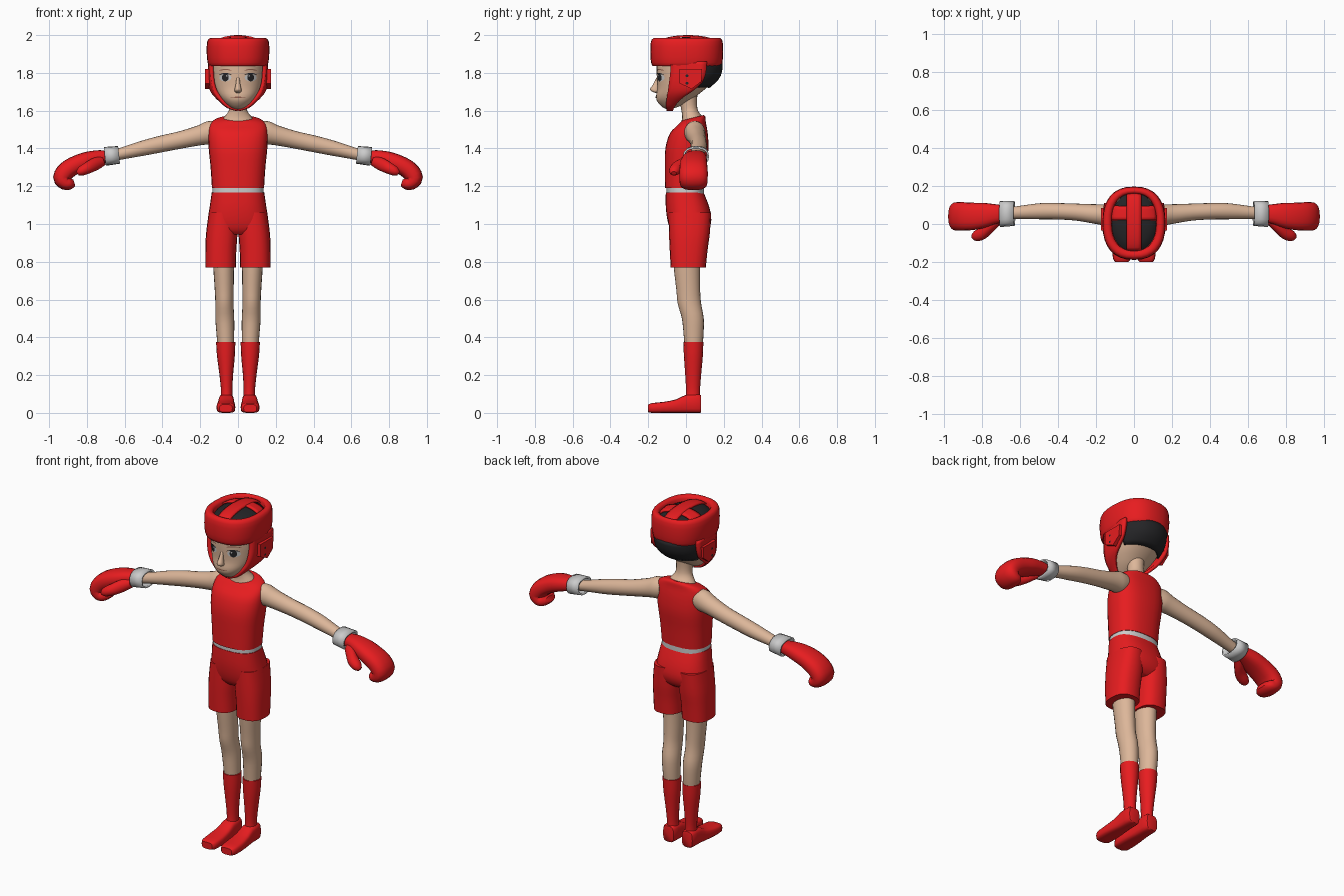
import bpy, bmesh, math
from mathutils import Vector
from mathutils.bvhtree import BVHTree

X, Y, Z = Vector((1, 0, 0)), Vector((0, 1, 0)), Vector((0, 0, 1))


def material(name, rgb):
    m = bpy.data.materials.new(name)
    m.diffuse_color = (*rgb, 1)
    return m


RED = material("red", (0.8, 0.012, 0.014))
SKIN = material("skin", (0.72, 0.47, 0.32))
BLACK = material("black", (0.018, 0.018, 0.02))
WHITE = material("eye_white", (0.8, 0.8, 0.8))
LIP = material("lip", (0.3, 0.12, 0.08))


def smooth_rows(rows, sub):
    """Catmull-Rom interpolation of number rows."""
    out, n = [], len(rows)
    for i in range(n - 1):
        p = [rows[max(i - 1, 0)], rows[i], rows[i + 1], rows[min(i + 2, n - 1)]]
        for k in range(sub):
            t = k / sub
            out.append([0.5 * (2 * b + (c - a) * t + (2 * a - 5 * b + 4 * c - d) * t * t
                               + (3 * b - a - 3 * c + d) * t ** 3) for a, b, c, d in zip(*p)])
    return out + [list(rows[-1])]


def finish(name, bm, mat, mirror=False, thick=0):
    bmesh.ops.remove_doubles(bm, verts=bm.verts, dist=1e-5)
    bmesh.ops.recalc_face_normals(bm, faces=bm.faces)
    me = bpy.data.meshes.new(name)
    bm.to_mesh(me)
    bm.free()
    ob = bpy.data.objects.new(name, me)
    bpy.context.collection.objects.link(ob)
    if mat:
        me.materials.append(mat)
    if thick:
        s = ob.modifiers.new("thickness", 'SOLIDIFY')
        s.thickness, s.offset = thick, 0
    if mirror:
        ob.modifiers.new("mirror", 'MIRROR').use_clip = False
    return ob


def loft(name, rows, mat, axes=(X, Y), seg=20, p=2.0, sub=3, mirror=False, cap=True, thick=0):
    """Superellipse sections: x, y, z, half-width, half-depth [, tilt]. axes=None follows the path."""
    rows = smooth_rows(rows, sub)
    pts = [Vector(r[:3]) for r in rows]
    bm, rings = bmesh.new(), []
    for i, r in enumerate(rows):
        u, v = axes or (Y, None)
        if v is None:
            t = pts[min(i + 1, len(pts) - 1)] - pts[max(i - 1, 0)]
            v = Y.cross(t).normalized()
        tilt = r[5] if len(r) > 5 else 0
        ring = []
        for k in range(seg):
            a = 2 * math.pi * k / seg
            c, s = math.cos(a), math.sin(a)
            q = (u * r[3] * math.copysign(abs(c) ** (2 / p), c)
                 + v * r[4] * math.copysign(abs(s) ** (2 / p), s))
            ring.append(bm.verts.new(pts[i] + q + Z * tilt * q.y))
        rings.append(ring)
    for a, b in zip(rings, rings[1:]):
        for k in range(seg):
            bm.faces.new((a[k], a[(k + 1) % seg], b[(k + 1) % seg], b[k]))
    if cap:
        bm.faces.new(rings[0])
        bm.faces.new(rings[-1])
    return finish(name, bm, mat, mirror, thick)


def sheet(name, fn, nu, nv, mat, mirror=False, thick=0):
    """Surface patch from fn(u, v) with u and v in 0..1."""
    bm = bmesh.new()
    g = [[bm.verts.new(fn(i / nu, j / nv)) for j in range(nv + 1)] for i in range(nu + 1)]
    for i in range(nu):
        for j in range(nv):
            bm.faces.new((g[i][j], g[i + 1][j], g[i + 1][j + 1], g[i][j + 1]))
    return finish(name, bm, mat, mirror, thick)


# Torso
loft("shirt", [(0, -.006, 1.19, .138, .105, 0), (0, -.002, 1.3, .145, .11, 0),
               (0, .005, 1.4, .155, .114, 0), (0, .015, 1.48, .157, .1, 0),
               (0, .03, 1.53, .148, .075, .1), (0, .038, 1.555, .115, .064, .2),
               (0, .038, 1.563, .075, .055, .25)], RED, seg=28, p=2.5)
loft("waistband", [(0, -.004, 1.155, .137, .1), (0, -.004, 1.2, .135, .1)], None, seg=28, p=2.5, sub=1)
loft("shorts_hips", [(0, -.007, 1.168, .139, .1), (0, .008, 1.09, .15, .115), (0, .018, 1.02, .16, .116),
                     (0, .018, .97, .155, .1), (0, .015, .945, .13, .075)], RED, seg=28, p=2.5)
loft("shorts_leg", [(.08, .02, 1.06, .075, .113), (.086, .018, .95, .083, .108), (.091, .014, .86, .082, .1),
                    (.092, .012, .77, .081, .093)], RED, p=2.5, mirror=True)

# Legs and boots
loft("leg", [(.078, .005, .85, .058, .075), (.076, .005, .77, .055, .07), (.073, .012, .65, .05, .063),
             (.072, .018, .58, .048, .062), (.07, .036, .5, .05, .058), (.067, .04, .42, .047, .053),
             (.065, .04, .36, .044, .048)], SKIN, mirror=True)
loft("boot_shaft", [(.065, .039, .375, .051, .053), (.064, .039, .3, .047, .05), (.062, .038, .2, .036, .042),
                    (.06, .037, .11, .03, .037), (.061, .035, .05, .036, .043)], RED, seg=16, mirror=True)
loft("boot_foot", [(.062, .08, .045, .03, .043), (.062, .068, .05, .039, .05), (.062, .0, .048, .041, .048),
                   (.063, -.05, .036, .045, .036), (.064, -.12, .029, .05, .029),
                   (.064, -.18, .026, .047, .026), (.064, -.2, .024, .034, .02)],
     RED, axes=(X, Z), seg=16, p=3.5, sub=2, mirror=True)

# Arms, wrist cuffs and gloves
loft("arm", [(.11, .045, 1.49, .05, .055), (.15, .047, 1.483, .056, .062), (.2, .052, 1.47, .052, .053),
             (.3, .062, 1.446, .045, .046), (.4, .067, 1.425, .043, .044), (.5, .067, 1.402, .042, .04),
             (.62, .06, 1.372, .033, .031), (.7, .055, 1.355, .032, .03)], SKIN, axes=None, mirror=True)
loft("cuff", [(.63, .055, 1.366, .06, .042), (.705, .053, 1.358, .064, .045)], None, axes=None,
     seg=16, p=2.5, sub=1, mirror=True, cap=False, thick=.01)
loft("glove", [(.68, .055, 1.357, .042, .03), (.73, .052, 1.353, .052, .038), (.79, .045, 1.34, .066, .044),
               (.85, .04, 1.318, .072, .047), (.905, .04, 1.285, .075, .049), (.932, .04, 1.245, .075, .047),
               (.913, .04, 1.217, .073, .038), (.885, .04, 1.215, .065, .03), (.867, .04, 1.22, .04, .017)],
     RED, axes=None, p=2.5, mirror=True)
loft("glove_thumb", [(.71, .02, 1.335, .026, .024), (.75, -.01, 1.32, .036, .034), (.79, -.045, 1.3, .036, .032),
                     (.83, -.06, 1.28, .03, .026), (.85, -.064, 1.268, .014, .012)],
     RED, axes=None, seg=14, mirror=True)

# Neck and head
loft("neck", [(0, .03, 1.52, .1, .06), (0, .035, 1.56, .078, .056), (0, .02, 1.6, .049, .044),
              (0, .012, 1.65, .046, .046), (0, .01, 1.72, .055, .055)], SKIN)
head = loft("head", [(0, -.09, 1.61, .022, .018), (0, -.083, 1.622, .046, .046), (0, -.068, 1.65, .078, .085),
                     (0, -.05, 1.68, .103, .108), (0, -.022, 1.72, .125, .13), (0, .004, 1.77, .138, .158),
                     (0, .012, 1.82, .143, .168), (0, .012, 1.88, .14, .165), (0, .012, 1.94, .115, .14)],
            SKIN, seg=32, p=2.15)
bm = bmesh.new()
bm.from_mesh(head.data)
skull = BVHTree.FromBMesh(bm)
bm.free()
loft("nose", [(0, -.148, 1.775, .008, .008), (0, -.158, 1.74, .012, .016), (0, -.165, 1.715, .018, .025),
              (0, -.162, 1.702, .018, .02), (0, -.155, 1.694, .009, .008)], SKIN, seg=12)


def decal(name, cx, cz, rx, rz, lift, mat, bend=0):
    """Ellipse laid onto the face."""
    def fn(u, v):
        a = 2 * math.pi * u
        dx = rx * v * math.cos(a)
        z = cz + rz * v * math.sin(a) - bend * (dx / rx) ** 2
        hit = skull.ray_cast(Vector((cx + dx, -1, z)), Y)[0]
        return hit - Y * lift
    return sheet(name, fn, 20, 4, mat, mirror=cx > 0)


decal("eye_white", .067, 1.775, .032, .02, .002, WHITE)
decal("iris", .067, 1.776, .018, .021, .004, BLACK)
decal("eye_glint", .06, 1.784, .004, .004, .006, WHITE)
decal("eyelid_line", .067, 1.797, .034, .003, .005, BLACK, .008)
decal("eyebrow", .067, 1.818, .035, .003, .003, LIP, .006)
decal("mouth", 0, 1.671, .04, .003, .003, LIP)

# Headgear: padded band, crown dome, crossed straps
loft("headgear_band", [(0, .005, 1.84, .138, .165), (0, .005, 1.836, .152, .18), (0, .004, 1.855, .161, .189),
                       (0, .004, 1.91, .166, .193), (0, .004, 1.965, .163, .19), (0, .005, 1.983, .15, .178),
                       (0, .007, 1.983, .132, .162), (0, .009, 1.972, .12, .152), (0, .01, 1.94, .116, .15)],
     RED, seg=32, p=2.4, sub=2, cap=False)


def dome(x, y, lift):
    r = min(1, (x / .125) ** 2 + ((y - .01) / .16) ** 2)
    return Vector((x, y, 1.94 + lift + .047 * math.sqrt(1 - r)))


sheet("crown_dome", lambda u, v: dome(.122 * v * math.cos(2 * math.pi * u),
                                      .01 + .157 * v * math.sin(2 * math.pi * u), 0), 32, 8, BLACK)
sheet("crown_strap_long", lambda u, v: dome(.076 * (v - .5), -.14 + .3 * u, .008), 16, 4, RED, thick=.01)
sheet("crown_strap_cross", lambda u, v: dome(-.117 + .234 * u, .02 + .075 * v, .0075), 16, 4, RED, thick=.01)


# Headgear: rear pad wrapped on the skull
def rear(u, v):
    a = math.radians(-72 + 144 * u)
    d = Vector((math.sin(a), math.cos(a), 0))
    hit = skull.ray_cast(Vector((0, .02, 1.725 + .125 * v)) + d, -d)[0]
    return hit + d * .008


sheet("rear_pad", rear, 20, 6, BLACK, thick=.01)

# Headgear: cheek guards running to the chin (z, y front, y back, x front, x back)
guard = smooth_rows([(1.86, -.08, .11, .138, .146), (1.8, -.082, .105, .137, .15), (1.75, -.088, .085, .132, .148),
                     (1.71, -.093, .04, .121, .14), (1.68, -.098, -.01, .104, .118), (1.65, -.102, -.045, .077, .086),
                     (1.622, -.102, -.065, .046, .05), (1.606, -.1, -.07, 0, 0)], 3)


def cheek(u, v):
    z, y0, y1, x0, x1 = guard[round(u * (len(guard) - 1))]
    return Vector((x0 + (x1 - x0) * v + .024 * v * (1 - v), y0 + (y1 - y0) * v, z))


sheet("cheek_guard", cheek, len(guard) - 1, 6, RED, mirror=True, thick=.018)

# Ear flap with two vent holes
bm = bmesh.new()
face = bm.faces.new([bm.verts.new((.14, y, z)) for y, z in
                     [(-.035, 1.82), (.085, 1.82), (.082, 1.755), (.03, 1.715), (-.035, 1.745)]])
top = bmesh.ops.extrude_face_region(bm, geom=[face])['geom']
bmesh.ops.translate(bm, verts=[g for g in top if isinstance(g, bmesh.types.BMVert)], vec=(.034, 0, 0))
flap = finish("ear_flap", bm, RED, mirror=True)
for z in (1.785, 1.745):
    sheet("vent_hole", lambda u, v: Vector((.1755, .005 + .008 * v * math.cos(2 * math.pi * u),
                                            z + .007 * v * math.sin(2 * math.pi * u))), 10, 1, BLACK, mirror=True)

bpy.ops.object.select_all(action='SELECT')
bpy.context.view_layer.objects.active = head
bpy.ops.object.shade_smooth_by_angle(angle=math.radians(40))
